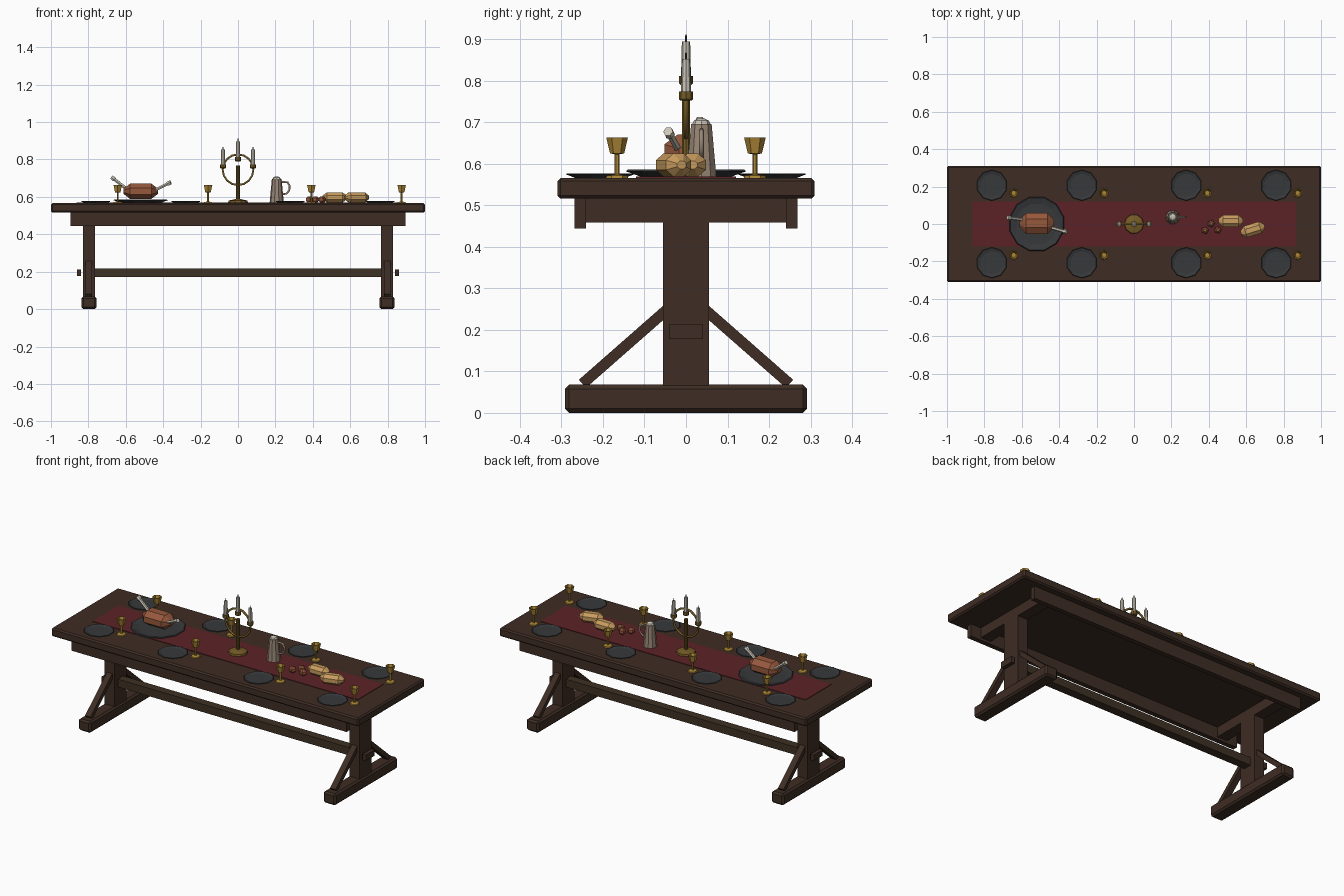
import bpy, bmesh, math
from mathutils import Vector, Matrix

if "Cube" in bpy.data.objects:
    bpy.data.objects.remove(bpy.data.objects["Cube"])


def mat(name, r, g, b):
    m = bpy.data.materials.new(name)
    lin = [((c / 255 + 0.055) / 1.055) ** 2.4 if c > 10 else c / 255 / 12.92 for c in (r, g, b)]
    m.diffuse_color = (*lin, 1)
    m.use_nodes = True
    m.node_tree.nodes["Principled BSDF"].inputs["Base Color"].default_value = m.diffuse_color
    return m


WOOD = mat("dark_oak", 62, 45, 36)
BEAM = mat("beam_oak", 62, 49, 36)
RED = mat("red_cloth", 92, 34, 38)
PEWTER = mat("dark_pewter", 54, 56, 58)
GOLD = mat("gold", 172, 134, 54)
BRASS = mat("aged_brass", 118, 92, 38)
CREAM = mat("cream", 204, 198, 184)
MEAT = mat("roast_brown", 150, 88, 60)
BREAD = mat("bread_crust", 200, 156, 94)
STONE = mat("stoneware", 152, 134, 118)


def finish(name, bm, m):
    bmesh.ops.recalc_face_normals(bm, faces=bm.faces)
    me = bpy.data.meshes.new(name)
    bm.to_mesh(me)
    bm.free()
    me.materials.append(m)
    ob = bpy.data.objects.new(name, me)
    bpy.context.collection.objects.link(ob)
    return ob


def box(name, c, size, m, bevel=0, rot=None):
    bm = bmesh.new()
    bmesh.ops.create_cube(bm, size=1)
    bmesh.ops.scale(bm, vec=size, verts=bm.verts)
    if bevel:
        bmesh.ops.bevel(bm, geom=bm.edges[:], offset=bevel, segments=1, affect='EDGES')
    if rot:
        bmesh.ops.rotate(bm, matrix=rot, verts=bm.verts)
    bmesh.ops.translate(bm, vec=c, verts=bm.verts)
    return finish(name, bm, m)


def lathe(name, profile, n, m, loc, rot=None, turn=0.0, squash=1.0):
    """Revolve (radius, height) points around z and cap both ends."""
    bm = bmesh.new()
    rings = []
    for r, z in profile:
        rings.append([bm.verts.new((r * math.cos(turn + 2 * math.pi * i / n),
                                    r * squash * math.sin(turn + 2 * math.pi * i / n), z))
                      for i in range(n)])
    for a, b in zip(rings, rings[1:]):
        for i in range(n):
            j = (i + 1) % n
            bm.faces.new((a[i], a[j], b[j], b[i]))
    bm.faces.new(rings[0])
    bm.faces.new(rings[-1])
    if rot:
        bmesh.ops.rotate(bm, matrix=rot, verts=bm.verts)
    bmesh.ops.translate(bm, vec=loc, verts=bm.verts)
    return finish(name, bm, m)


def rod(name, a, b, profile, n, m):
    """Lathe profile with heights 0..1 stretched from a to b."""
    a, b = Vector(a), Vector(b)
    d = b - a
    return lathe(name, [(r, t * d.length) for r, t in profile], n, m, a,
                 d.to_track_quat('Z', 'Y').to_matrix())


def tube(name, pts, r, m, closed):
    """Square-ish tube along points lying in an xz plane."""
    cu = bpy.data.curves.new(name, 'CURVE')
    cu.dimensions = '3D'
    cu.bevel_depth = r
    cu.bevel_resolution = 1
    sp = cu.splines.new('POLY')
    sp.points.add(len(pts) - 1)
    for p, q in zip(sp.points, pts):
        p.co = (*q, 1)
    sp.use_cyclic_u = closed
    cu.materials.append(m)
    ob = bpy.data.objects.new(name, cu)
    bpy.context.collection.objects.link(ob)
    return ob


# table top, side rails and stretcher
T = 0.566
box("table_top", (0, 0, 0.541), (2, 0.62, 0.05), WOOD, 0.008)
for s in (-1, 1):
    box("side_rail", (0, s * 0.255, 0.482), (1.79, 0.028, 0.076), WOOD)
box("stretcher", (0, 0, 0.195), (1.56, 0.05, 0.046), BEAM)

# trestle ends
for s in (-1, 1):
    x = s * 0.797
    box("cross_beam", (x, 0, 0.488), (0.065, 0.49, 0.058), WOOD)
    box("trestle_post", (x, 0, 0.285), (0.065, 0.11, 0.45), WOOD)
    box("trestle_foot", (x, 0, 0.034), (0.08, 0.584, 0.068), WOOD, 0.01)
    box("tenon_key", (s * 0.85, 0, 0.195), (0.022, 0.082, 0.035), WOOD)
    for t in (-1, 1):
        d = Vector((0, t * 0.205, -0.18))
        box("brace", (x, t * 0.147, 0.16), (0.035, d.length, 0.026), WOOD,
            rot=Matrix.Rotation(math.atan2(-0.18, 0.205) * t, 3, 'X'))

# cloth runner
box("table_runner", (0, 0, T + 0.001), (1.725, 0.24, 0.004), RED)

# plates, goblets and the large platter
plate = [(0.06, 0), (0.083, 0.009), (0.08, 0.011), (0.062, 0.006)]
goblet = [(0.027, 0), (0.025, 0.006), (0.006, 0.009), (0.006, 0.057), (0.017, 0.059),
          (0.026, 0.097), (0.022, 0.097), (0.014, 0.075)]
for t in (-1, 1):
    for x in (-0.76, -0.279, 0.279, 0.76):
        lathe("plate", plate, 10, PEWTER, (x, t * 0.207, T), turn=math.pi / 10)
    for x in (-0.643, -0.16, 0.392, 0.875):
        lathe("goblet", goblet, 6, GOLD, (x, t * 0.166, T), turn=math.pi / 6)
lathe("platter", [(0.11, 0), (0.15, 0.014), (0.145, 0.018), (0.112, 0.01)], 12, PEWTER,
      (-0.52, 0, T + 0.002), turn=math.pi / 12)

# roast with two bones
along_x = Matrix.Rotation(math.pi / 2, 3, 'Y')
loaf = [(0.35, -1), (1, -0.62), (1, 0.62), (0.35, 1)]
lathe("roast", [(0.044 * r, 0.092 * h) for r, h in loaf], 8, MEAT, (-0.52, 0.003, 0.63),
      along_x, math.pi / 8, 1.36)
bone = [(0.009, 0), (0.009, 0.8), (0.013, 0.86), (0.012, 1)]
rod("bone", (-0.585, 0.022, 0.635), (-0.676, 0.034, 0.705), bone, 6, CREAM)
rod("bone", (-0.46, -0.015, 0.628), (-0.36, -0.043, 0.678), bone, 6, CREAM)

# bread loaves
for x, y, a in ((0.517, 0.016, 0), (0.635, -0.03, 0.3)):
    lathe("bread_loaf", [(0.03 * r, 0.066 * h) for r, h in loaf], 8, BREAD, (x, y, 0.597),
          Matrix.Rotation(a, 3, 'Z') @ along_x, math.pi / 8, 1.15)

# small fruits
for x, y in ((0.38, -0.034), (0.413, 0.002), (0.448, -0.032)):
    lathe("fruit", [(0.01, 0), (0.02, 0.01), (0.02, 0.025), (0.009, 0.035)], 5, MEAT,
          (x, y, T + 0.002))

# jug with lid knob and handle
jx, jy = 0.207, 0.037
lathe("jug", [(0.038, 0), (0.026, 0.128)], 10, STONE, (jx, jy, T + 0.002))
lathe("jug_lid", [(0.022, 0), (0.018, 0.008), (0.008, 0.013)], 8, CREAM, (jx, jy, T + 0.13))
tube("jug_handle", [(jx + 0.026, jy, 0.68), (jx + 0.058, jy, 0.678), (jx + 0.069, jy, 0.66),
                    (jx + 0.067, jy, 0.635), (jx + 0.052, jy, 0.617), (jx + 0.03, jy, 0.615)],
     0.006, STONE, False)

# candelabra
lathe("candelabra_stand", [(0.053, 0), (0.05, 0.012), (0.02, 0.019), (0.01, 0.022), (0.01, 0.2)],
      10, BRASS, (0, 0, T + 0.002))
tube("candelabra_ring", [(0.082 * math.cos(i * math.pi / 8), 0, 0.745 + 0.082 * math.sin(i * math.pi / 8))
                         for i in range(16)], 0.006, BRASS, True)
for x, z, h in ((-0.08, 0.752, 0.08), (0, 0.79, 0.085), (0.08, 0.752, 0.08)):
    lathe("candle_cup", [(0.013, 0), (0.017, 0.004), (0.017, 0.022)], 8, BRASS, (x, 0, z))
    lathe("candle", [(0.012, 0), (0.01, h)], 8, CREAM, (x, 0, z + 0.02))
    lathe("wick", [(0.003, 0), (0.002, 0.016)], 6, PEWTER, (x, 0, z + 0.02 + h))
